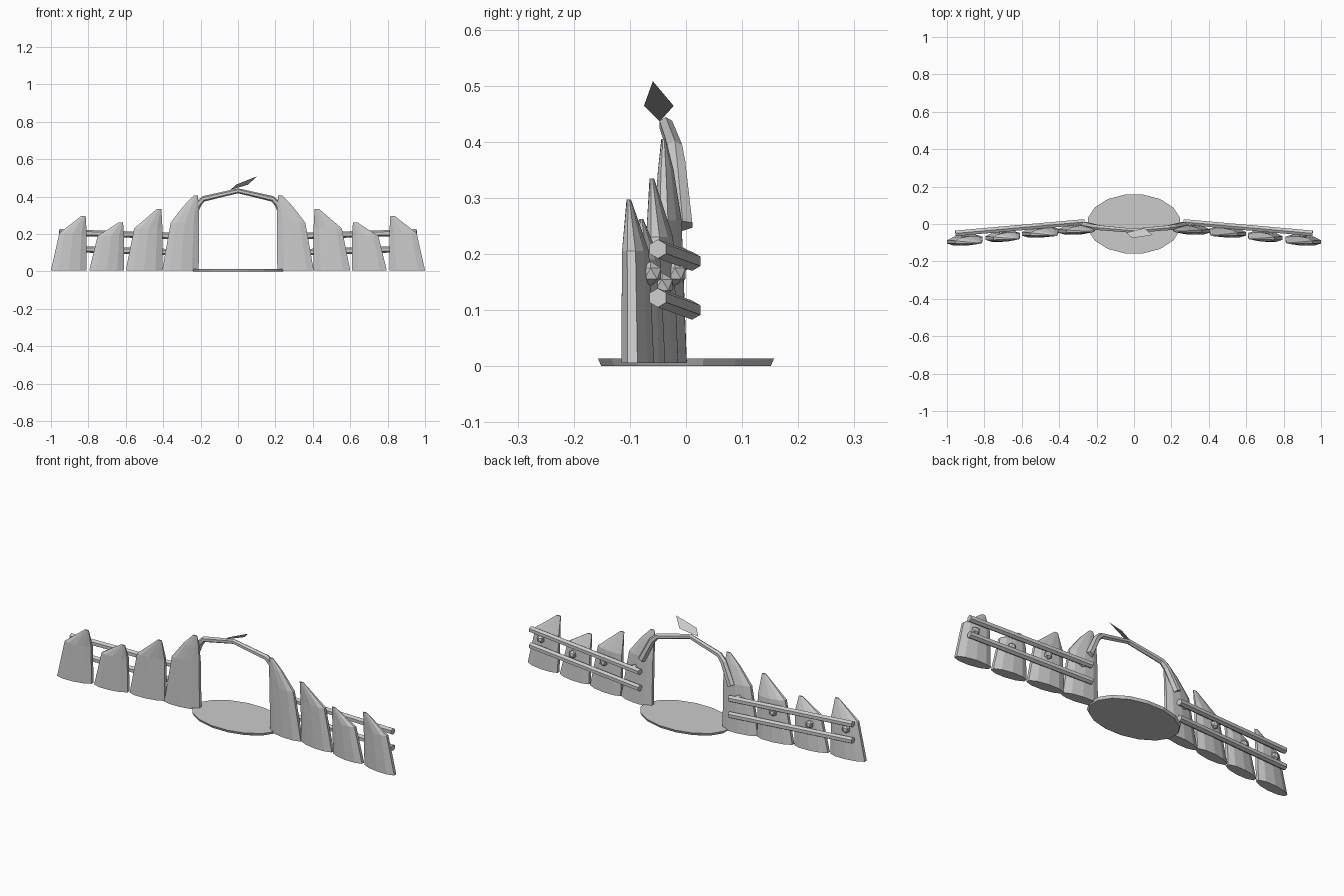
import bpy, bmesh, math
from mathutils import Vector

if "Cube" in bpy.data.objects:
    bpy.data.objects.remove(bpy.data.objects["Cube"])

grey = bpy.data.materials.new("plain grey")
grey.use_nodes = True
COLOUR = (0.6, 0.6, 0.6, 1)
grey.diffuse_color = COLOUR
grey.node_tree.nodes["Principled BSDF"].inputs["Base Color"].default_value = COLOUR


def make_object(name, bm):
    bmesh.ops.recalc_face_normals(bm, faces=bm.faces)
    mesh = bpy.data.meshes.new(name)
    bm.to_mesh(mesh)
    bm.free()
    mesh.materials.append(grey)
    obj = bpy.data.objects.new(name, mesh)
    bpy.context.collection.objects.link(obj)
    return obj


def loft(name, rings):
    """Skin a stack of equal-sized rings and cap both ends."""
    bm = bmesh.new()
    loops = [[bm.verts.new(p) for p in ring] for ring in rings]
    n = len(loops[0])
    for low, high in zip(loops, loops[1:]):
        for i in range(n):
            j = (i + 1) % n
            bm.faces.new((low[i], low[j], high[j], high[i]))
    bm.faces.new(loops[0][::-1])
    bm.faces.new(loops[-1])
    return make_object(name, bm)


def ellipse(x, y, z, rx, ry, sides, skew=0.0):
    """Horizontal ring whose y drifts with x by the skew."""
    ring = []
    for i in range(sides):
        a = math.tau * (i + 0.5) / sides
        dx = rx * math.cos(a)
        ring.append((x + dx, y + ry * math.sin(a) + skew * dx, z))
    return ring


def bar(name, path, radii):
    """Hexagonal bar along a path of points."""
    pts = [Vector(p) for p in path]
    rings = []
    for i, p in enumerate(pts):
        along = (pts[min(i + 1, len(pts) - 1)] - pts[max(i - 1, 0)]).normalized()
        side = along.cross(Vector((0, 1, 0))).normalized()
        out = side.cross(along)
        rings.append([p + radii[i] * (side * math.cos(k * math.pi / 3)
                                      + out * math.sin(k * math.pi / 3)) for k in range(6)])
    return loft(name, rings)


# Ground disc
loft("ground_disc", [ellipse(0, 0, 0, 0.245, 0.154, 16),
                     ellipse(0, 0, 0.014, 0.252, 0.16, 16)])

# Pickets: inner x, outer x, base y, tip y, shoulder z, tip z, peg z
PICKETS = [(0.205, 0.41, -0.028, -0.04, 0.26, 0.405, 0.19),
           (0.4, 0.605, -0.043, -0.061, 0.23, 0.335, 0.165),
           (0.605, 0.8, -0.066, -0.08, 0.19, 0.262, 0.145),
           (0.805, 1.005, -0.086, -0.102, 0.205, 0.297, 0.165)]

for s, side in ((1, "left"), (-1, "right")):
    for n, (inner, outer, y, tip_y, shoulder, tip, peg) in enumerate(PICKETS, 1):
        mid, half = (inner + outer) / 2, (outer - inner) / 2
        top_half = half - 0.023
        rings = [ellipse(s * mid, y, 0.006, half, 0.029, 10, -0.1 * s),
                 ellipse(s * (inner + top_half), y - 0.004, shoulder,
                         top_half, 0.024, 10, -0.1 * s)]
        # slanted top: the inner edge stays high while the outer edge cuts in
        rings.append(ellipse(s * (inner + 0.021), tip_y, tip, 0.012, 0.004, 10))
        if n == 1:
            rings.insert(2, ellipse(s * (inner + 0.045), y - 0.008, 0.35,
                                    0.043, 0.014, 10, -0.1 * s))
        loft(f"picket_{n}_{side}", rings)

        # Peg on the back of the picket
        bm = bmesh.new()
        bmesh.ops.create_icosphere(bm, subdivisions=1, radius=0.022)
        bmesh.ops.translate(bm, verts=bm.verts, vec=(s * mid, y + 0.023, peg))
        make_object(f"peg_{n}_{side}", bm)

    # Rails
    for name, z in (("upper", 0.187), ("lower", 0.1)):
        bar(f"{name}_rail_{side}",
            [(s * 0.265, 0.011, z), (s * 0.955, -0.05, z + 0.022)], [0.017, 0.017])

# Arch over the gap
half_arch = [(0.265, -0.006, 0.25), (0.212, -0.016, 0.36), (0.185, -0.02, 0.388)]
path = [(-x, y, z) for x, y, z in half_arch] + [(0, -0.036, 0.431)] + half_arch[::-1]
bar("arch", path, [0.02, 0.017, 0.015, 0.013, 0.015, 0.017, 0.02])

# Leaf on the arch
bm = bmesh.new()
leaf = [(-0.04, -0.047, 0.436), (0.055, -0.022, 0.464),
        (0.1, -0.059, 0.508), (-0.01, -0.075, 0.464)]
bm.faces.new([bm.verts.new(p) for p in leaf])
make_object("leaf", bm)
